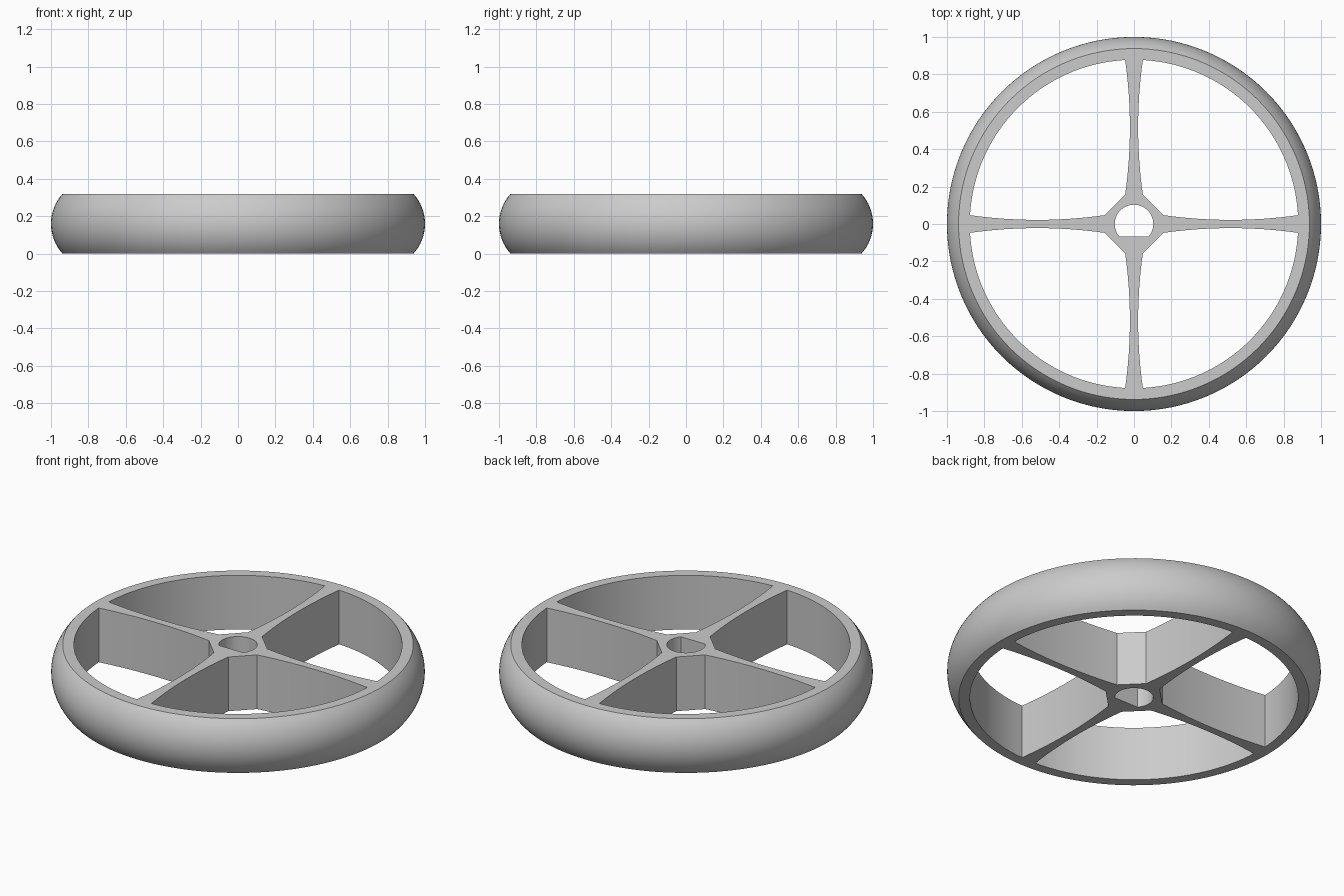
import bpy, bmesh
from math import sin, cos, pi, asin, radians
from mathutils import Matrix

if "Cube" in bpy.data.objects:
    bpy.data.objects.remove(bpy.data.objects["Cube"])

HEIGHT, EDGE, RIM = 0.32, 0.938, 0.878   # width, tread edge radius, window radius

grey = bpy.data.materials.new("light grey")
grey.use_nodes = True
colour = (0.6, 0.6, 0.6, 1)
grey.diffuse_color = colour
grey.node_tree.nodes["Principled BSDF"].inputs["Base Color"].default_value = colour


def add_object(name, bm):
    bmesh.ops.recalc_face_normals(bm, faces=bm.faces)
    mesh = bpy.data.meshes.new(name)
    bm.to_mesh(mesh)
    bm.free()
    mesh.materials.append(grey)
    obj = bpy.data.objects.new(name, mesh)
    bpy.context.collection.objects.link(obj)
    return obj


def add_prism(bm, outline):
    """Extrude a flat outline right through the wheel."""
    face = bm.faces.new([bm.verts.new((x, y, -0.1)) for x, y in outline])
    top = bmesh.ops.extrude_face_region(bm, geom=[face])["geom"]
    verts = [v for v in top if isinstance(v, bmesh.types.BMVert)]
    bmesh.ops.translate(bm, verts=verts, vec=(0, 0, HEIGHT + 0.2))


# Solid wheel: stacked rings along the rounded tread, closed by flat caps
half = HEIGHT / 2
sag = 1 - EDGE
arc_r = (half * half + sag * sag) / (2 * sag)
spread = asin(half / arc_r)
SEG, STEPS = 128, 16
bm = bmesh.new()
rings = []
for i in range(STEPS + 1):
    a = spread * (2 * i / STEPS - 1)
    r, z = 1 - arc_r + arc_r * cos(a), half + arc_r * sin(a)
    rings.append([bm.verts.new((r * cos(2 * pi * k / SEG), r * sin(2 * pi * k / SEG), z))
                  for k in range(SEG)])
for low, high in zip(rings, rings[1:]):
    for k in range(SEG):
        n = (k + 1) % SEG
        bm.faces.new((low[k], low[n], high[n], high[k]))
bm.faces.new(rings[0])
bm.faces.new(rings[-1])
wheel = add_object("spoked_wheel", bm)

# Window outline: chamfered hub side, two waisted spoke sides and the rim arc
HUB, WIDE, WAIST, N = 0.158, 0.047, 0.022, 12
end = (RIM ** 2 - WIDE ** 2) ** 0.5
spoke = []
for i in range(N + 1):
    t = i / N
    spoke.append((HUB + (end - HUB) * t, WAIST + (WIDE - WAIST) * (2 * t - 1) ** 2))
start = asin(WIDE / RIM)
rim_arc = []
for i in range(1, 32):
    a = start + (pi / 2 - 2 * start) * i / 32
    rim_arc.append((RIM * cos(a), RIM * sin(a)))
window = spoke + rim_arc + [(y, x) for x, y in reversed(spoke)]

bm = bmesh.new()
for quarter in range(4):
    c, s = round(cos(quarter * pi / 2)), round(sin(quarter * pi / 2))
    add_prism(bm, [(c * x - s * y, s * x + c * y) for x, y in window])

# D-shaped axle bore with its flat toward the front
BORE, FLAT = 0.103, 0.066
a0 = -asin(FLAT / BORE)
add_prism(bm, [(BORE * cos(a), BORE * sin(a))
               for a in (a0 + (pi - 2 * a0) * i / 40 for i in range(41))])
cutter = add_object("window_cutter", bm)
cutter.hide_render = True

# Cut the openings, then drop the cutter
cut = wheel.modifiers.new("openings", 'BOOLEAN')
cut.operation = 'DIFFERENCE'
cut.solver = 'EXACT'
cut.object = cutter
bpy.ops.object.select_all(action='DESELECT')
bpy.context.view_layer.objects.active = wheel
wheel.select_set(True)
bpy.ops.object.modifier_apply(modifier=cut.name)
bpy.data.objects.remove(cutter)
bpy.ops.object.shade_smooth_by_angle(angle=radians(30))
